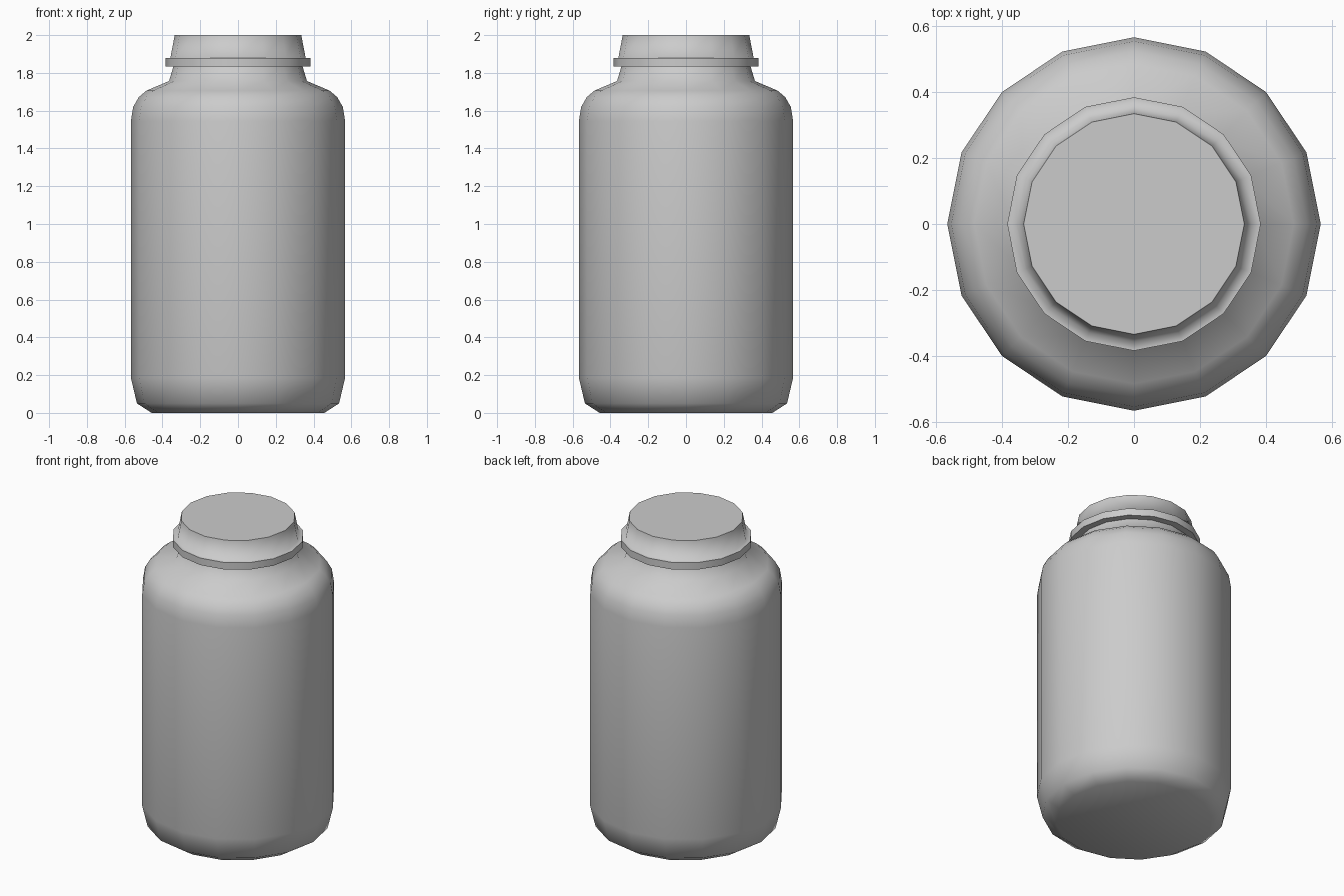
import bpy, bmesh
from math import cos, sin, tau

if "Cube" in bpy.data.objects:
    bpy.data.objects.remove(bpy.data.objects["Cube"], do_unlink=True)

SIDES = 16

plastic = bpy.data.materials.new("grey_plastic")
plastic.use_nodes = True
GREY = (0.6, 0.6, 0.6, 1)
plastic.diffuse_color = GREY
plastic.node_tree.nodes["Principled BSDF"].inputs["Base Color"].default_value = GREY


def lathe(name, profile, sharp):
    """Spin (radius, height) points into a closed solid; sharp lists hard-edged rings."""
    bm = bmesh.new()
    rings = [[bm.verts.new((r * cos(tau * i / SIDES), r * sin(tau * i / SIDES), z))
              for i in range(SIDES)] for r, z in profile]
    for low, high in zip(rings, rings[1:]):
        for i in range(SIDES):
            j = (i + 1) % SIDES
            bm.faces.new((low[i], low[j], high[j], high[i]))
    bm.faces.new(rings[0][::-1])
    bm.faces.new(rings[-1])
    for face in bm.faces:
        face.smooth = True
    for k in sharp:
        for i in range(SIDES):
            bm.edges.get((rings[k][i], rings[k][(i + 1) % SIDES])).smooth = False
    mesh = bpy.data.meshes.new(name)
    bm.to_mesh(mesh)
    bm.free()
    mesh.materials.append(plastic)
    obj = bpy.data.objects.new(name, mesh)
    bpy.context.collection.objects.link(obj)
    return obj


# Jar body: chamfered foot, straight wall, rounded shoulder and tapering neck
lathe("jar_body", [(0.457, 0), (0.535, 0.05), (0.567, 0.185), (0.567, 1.545),
                   (0.555, 1.62), (0.525, 1.672), (0.485, 1.706),
                   (0.365, 1.757), (0.337, 1.85)], sharp=[8])

# Lid: flat collar below a tapered cap
lathe("lid", [(0.33, 1.835), (0.385, 1.835), (0.385, 1.88),
              (0.358, 1.88), (0.335, 2)], sharp=[1, 2, 4])
